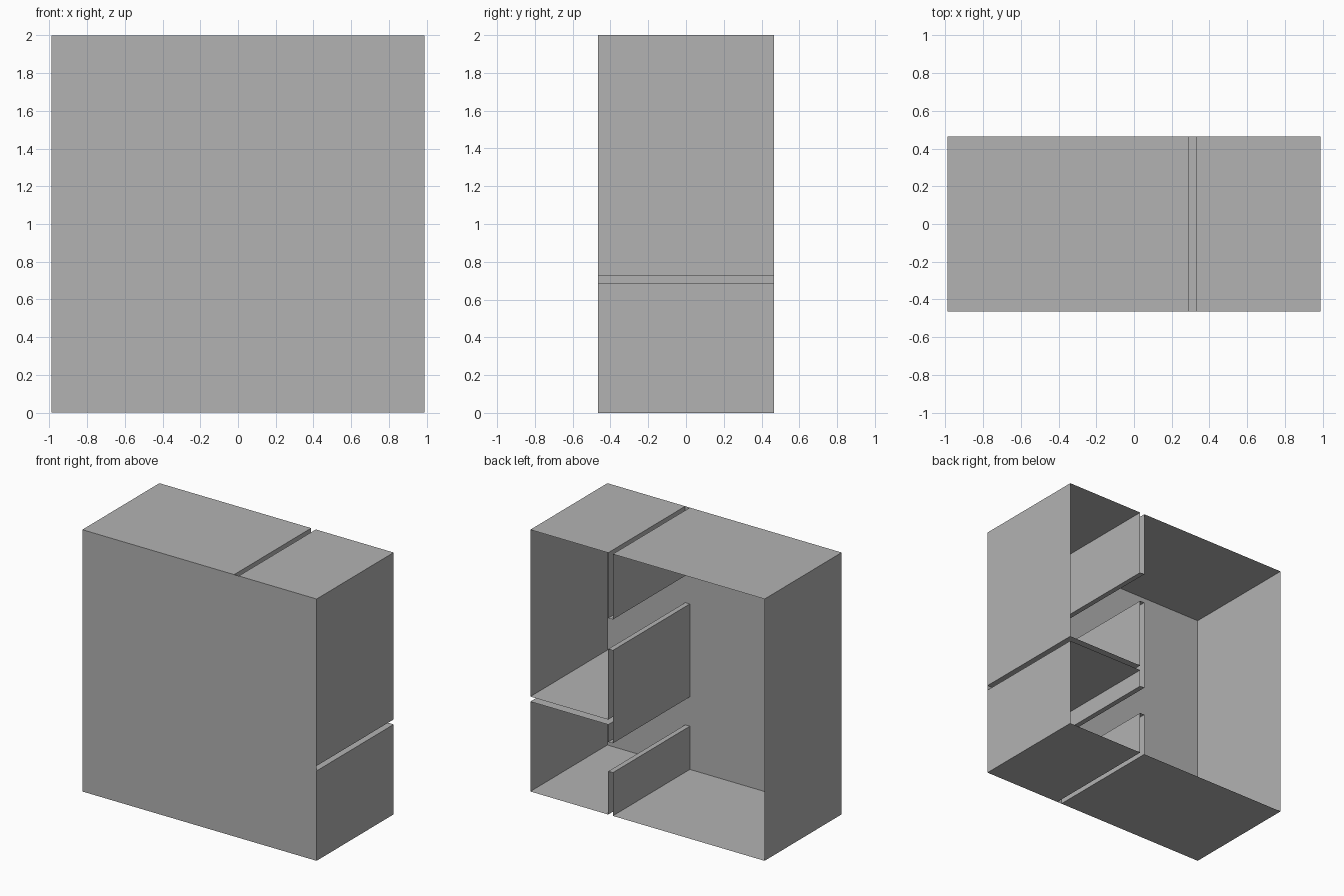
import bpy
import bmesh

cube = bpy.data.objects.get("Cube")
if cube:
    bpy.data.objects.remove(cube, do_unlink=True)

# Overall size and the positions of the partitions
W, D, H = 0.99, 0.465, 2.0
WALL_A, WALL_B = 0.293, 0.332        # two skins of the upright partition
SHELF_LOW, SHELF_HIGH = 0.687, 0.725  # two skins of the level partition
LOW_SLOT = (0.33, 0.554)
HIGH_SLOT = (1.264, 1.5)

grey = bpy.data.materials.new("plain grey")
grey.use_nodes = True
colour = (0.448, 0.448, 0.448, 1)
grey.diffuse_color = colour
bsdf = next(n for n in grey.node_tree.nodes if n.type == "BSDF_PRINCIPLED")
bsdf.inputs["Base Color"].default_value = colour
bsdf.inputs["Roughness"].default_value = 0.8


def finish(name, bm):
    mesh = bpy.data.meshes.new(name)
    bm.to_mesh(mesh)
    bm.free()
    mesh.materials.append(grey)
    bpy.context.collection.objects.link(bpy.data.objects.new(name, mesh))


def strip(name, path):
    """Thin walls following an (x, z) path through the full depth."""
    bm = bmesh.new()
    pairs = [[bm.verts.new((x, y, z)) for y in (-D, D)] for x, z in path]
    for (a0, a1), (b0, b1) in zip(pairs, pairs[1:]):
        bm.faces.new((a0, a1, b1, b0))
    finish(name, bm)


# Front panel closing every compartment and the gaps between them
bm = bmesh.new()
bm.faces.new([bm.verts.new((x, -D, z))
              for x, z in ((-W, 0), (W, 0), (W, H), (-W, H))])
finish("front_panel", bm)

# Large compartment, with its partition broken by two slots
strip("large_compartment_walls", [
    (WALL_A, HIGH_SLOT[1]), (WALL_A, H), (-W, H), (-W, 0),
    (WALL_A, 0), (WALL_A, LOW_SLOT[0])])
strip("middle_partition", [(WALL_A, LOW_SLOT[1]), (WALL_A, HIGH_SLOT[0])])

# Two small compartments, open to the large one through a slot each
for name, low, high, slot in (("lower", 0, SHELF_LOW, LOW_SLOT),
                              ("upper", SHELF_HIGH, H, HIGH_SLOT)):
    strip(name + "_compartment_walls", [
        (WALL_B, slot[0]), (WALL_B, low), (W, low),
        (W, high), (WALL_B, high), (WALL_B, slot[1])])
    # Edges of the slot bridging the two partition skins
    strip(name + "_slot_sill", [(WALL_A, slot[0]), (WALL_B, slot[0])])
    strip(name + "_slot_head", [(WALL_B, slot[1]), (WALL_A, slot[1])])
